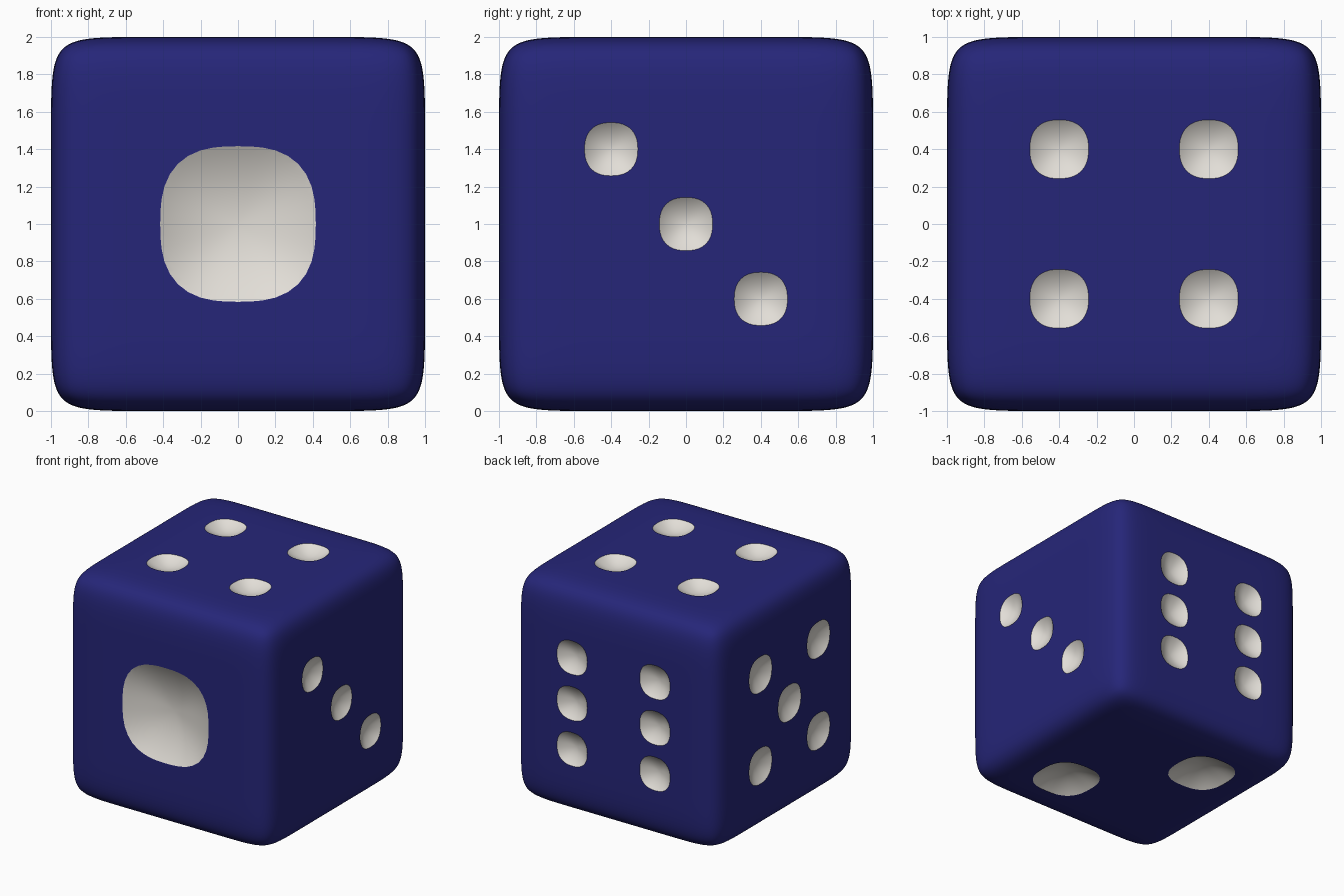
import bpy, bmesh, math
from mathutils import Vector

if "Cube" in bpy.data.objects:
    bpy.data.objects.remove(bpy.data.objects["Cube"])


def material(name, rgb):
    m = bpy.data.materials.new(name)
    m.diffuse_color = (*rgb, 1)
    m.use_nodes = True
    m.node_tree.nodes["Principled BSDF"].inputs["Base Color"].default_value = m.diffuse_color
    return m


MATS = [material("navy", (0.019, 0.019, 0.19)), material("ivory", (0.76, 0.73, 0.68))]


def new_object(name, bm):
    bmesh.ops.recalc_face_normals(bm, faces=bm.faces)
    me = bpy.data.meshes.new(name)
    bm.to_mesh(me)
    bm.free()
    for m in MATS:
        me.materials.append(m)
    ob = bpy.data.objects.new(name, me)
    bpy.context.collection.objects.link(ob)
    return ob


# Body: cube with support loops near its edges, subdivided smooth
bm = bmesh.new()
bmesh.ops.create_cube(bm, size=2)
for axis in range(3):
    for s in (-0.62, 0.62):
        n = Vector((0, 0, 0))
        n[axis] = 1
        bmesh.ops.bisect_plane(bm, geom=bm.verts[:] + bm.edges[:] + bm.faces[:],
                               plane_co=n * s, plane_no=n)
bmesh.ops.translate(bm, verts=bm.verts, vec=(0, 0, 1))
body = new_object("die_body", bm)
sub = body.modifiers.new("round", 'SUBSURF')
sub.levels = sub.render_levels = 4

# Pips: shallow squarish dishes, cut out of the body
SEG = 40


def dish(bm, centre, u, v, n, r, depth, power):
    def point(rho, a):
        c, s = math.cos(a), math.sin(a)
        k = r * rho / (abs(c) ** power + abs(s) ** power) ** (1 / power)
        return centre + u * (k * c) + v * (k * s) - n * (depth * (1 - rho * rho))
    rings = [[bm.verts.new(point(rho, 2 * math.pi * i / SEG)) for i in range(SEG)]
             for rho in (0.15, 0.3, 0.45, 0.6, 0.75, 0.9, 1.1, 1.25)]
    tip = bm.verts.new(centre - n * depth)
    for i in range(SEG):
        j = (i + 1) % SEG
        bm.faces.new((tip, rings[0][i], rings[0][j]))
        for a, b in zip(rings, rings[1:]):
            bm.faces.new((a[i], b[i], b[j], a[j]))
    bm.faces.new(rings[-1])


X, Y, Z = Vector((1, 0, 0)), Vector((0, 1, 0)), Vector((0, 0, 1))
p = 0.4
square = [(-p, -p), (-p, p), (p, -p), (p, p)]
# normal, in-plane axes, pip positions, radius, depth, squareness
SIDES = [
    (-Y, X, Z, [(0, 0)], 0.418, 0.12, 2.7),
    (-Z, X, Y, [(-p, p), (p, -p)], 0.26, 0.09, 2.6),
    (X, Y, Z, [(-p, p), (0, 0), (p, -p)], 0.143, 0.06, 2.4),
    (Z, X, Y, square, 0.158, 0.06, 2.4),
    (-X, Y, Z, square + [(0, 0)], 0.157, 0.06, 2.4),
    (Y, X, Z, square + [(-p, 0), (p, 0)], 0.147, 0.06, 2.4),
]
bm = bmesh.new()
for n, u, v, spots, r, depth, power in SIDES:
    for a, b in spots:
        dish(bm, Z + n + u * a + v * b, u, v, n, r, depth, power)
for f in bm.faces:
    f.material_index = 1
cutter = new_object("pip_cutter", bm)
cutter.hide_render = True

cut = body.modifiers.new("pips", 'BOOLEAN')
cut.operation = 'DIFFERENCE'
cut.solver = 'EXACT'
cut.object = cutter

# Apply, drop the cutter and smooth
bpy.ops.object.select_all(action='DESELECT')
bpy.context.view_layer.objects.active = body
body.select_set(True)
for m in list(body.modifiers):
    bpy.ops.object.modifier_apply(modifier=m.name)
bpy.data.objects.remove(cutter)
bpy.ops.object.shade_smooth_by_angle(angle=math.radians(25))
